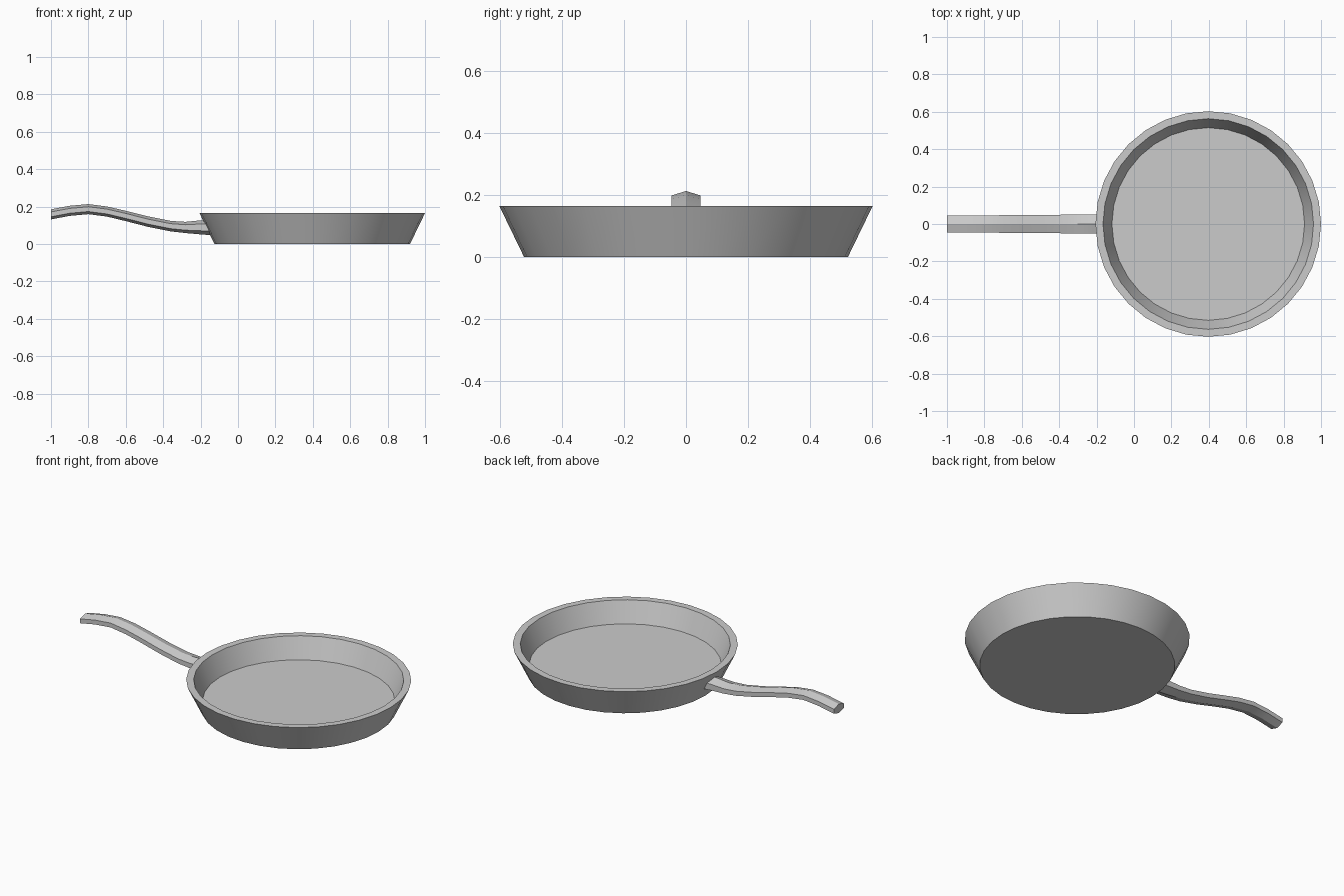
import bpy, bmesh, math

if "Cube" in bpy.data.objects:
    bpy.data.objects.remove(bpy.data.objects["Cube"])

CX = 0.397  # pan centre along x


def finish(bm, name, angle):
    bmesh.ops.recalc_face_normals(bm, faces=bm.faces)
    me = bpy.data.meshes.new(name)
    bm.to_mesh(me)
    bm.free()
    ob = bpy.data.objects.new(name, me)
    bpy.context.collection.objects.link(ob)
    bpy.ops.object.select_all(action='DESELECT')
    ob.select_set(True)
    bpy.context.view_layer.objects.active = ob
    bpy.ops.object.shade_smooth_by_angle(angle=math.radians(angle))
    return ob


def loft(rings):
    """Skin a list of closed rings and cap both ends."""
    bm = bmesh.new()
    loops = [[bm.verts.new(p) for p in ring] for ring in rings]
    n = len(loops[0])
    for a, b in zip(loops, loops[1:]):
        for i in range(n):
            j = (i + 1) % n
            bm.faces.new((a[i], a[j], b[j], b[i]))
    bm.faces.new(loops[0])
    bm.faces.new(loops[-1])
    return bm


# Pan body: underside, flared wall, flat rim, inner wall, floor
SIDES = 32
profile = [(0.523, 0.0), (0.603, 0.165), (0.563, 0.165), (0.515, 0.045)]
rings = [[(CX + r * math.cos(2 * math.pi * i / SIDES),
           r * math.sin(2 * math.pi * i / SIDES), z) for i in range(SIDES)]
         for r, z in profile]
finish(loft(rings), "pan_body", 30)

# Handle: six-sided section swept along a wavy path (x, top z, bottom z, half width)
path = [(-1.0, 0.185, 0.131, 0.046), (-0.9, 0.204, 0.150, 0.046),
        (-0.8, 0.213, 0.159, 0.046), (-0.7, 0.200, 0.146, 0.047),
        (-0.6, 0.177, 0.122, 0.047), (-0.48, 0.147, 0.091, 0.048),
        (-0.36, 0.123, 0.067, 0.050), (-0.28, 0.118, 0.058, 0.051),
        (-0.2, 0.126, 0.051, 0.051), (-0.15, 0.128, 0.046, 0.051)]
rings = []
for x, top, bot, w in path:
    d = 0.26 * (top - bot)
    # the last section leans to stay inside the flared wall
    lean = 0.35 if x > -0.16 else 0.0
    section = [(0, top), (w, top - d), (w, bot + d),
               (0, bot), (-w, bot + d), (-w, top - d)]
    rings.append([(x - lean * (z - 0.085), y, z) for y, z in section])
finish(loft(rings), "handle", 22)
